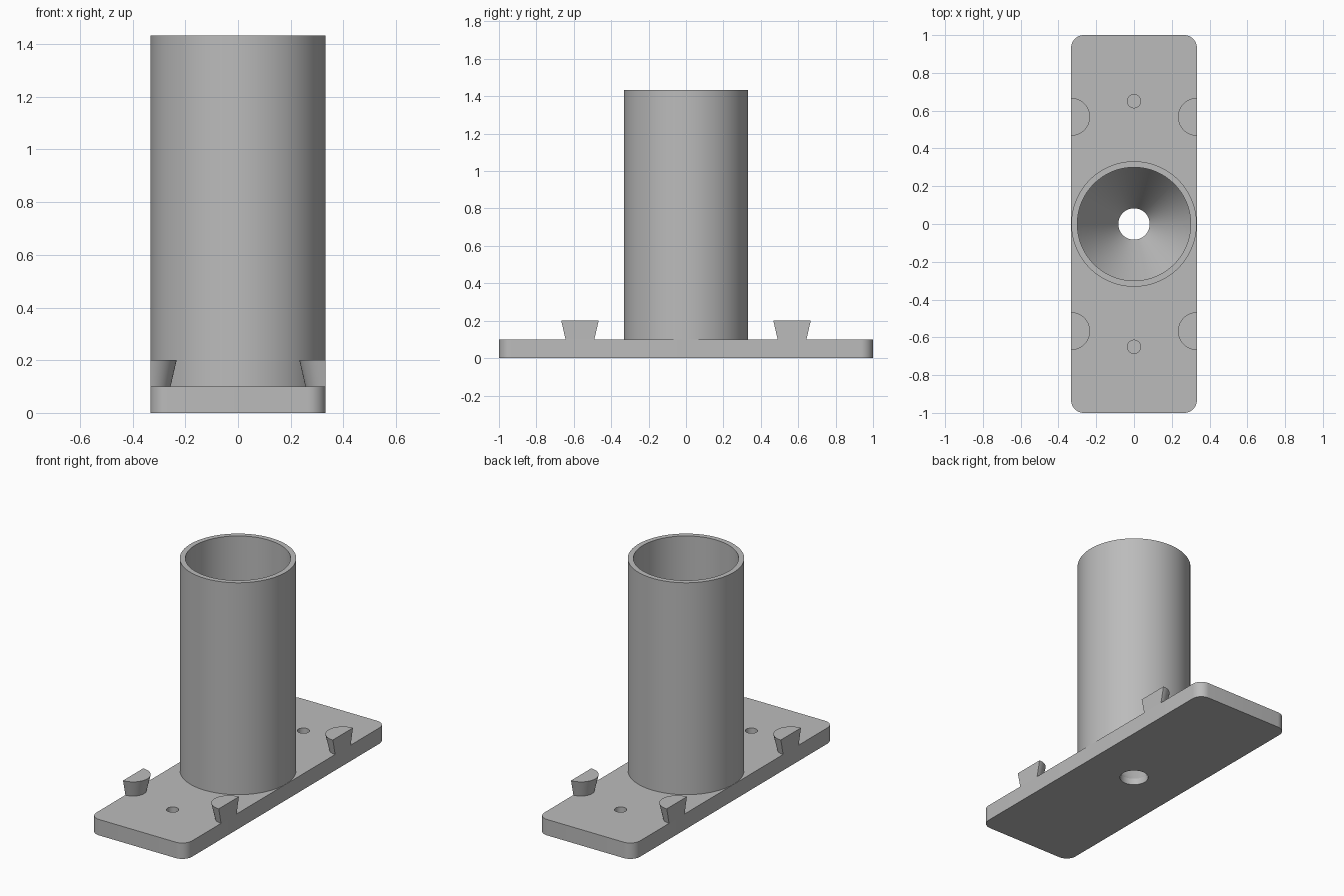
import bpy, bmesh, math
from mathutils import Vector

HALF_W, PLATE_H, TUBE_H = 0.333, 0.1, 1.433
SEGMENTS = 96

cube = bpy.data.objects.get("Cube")
if cube:
    bpy.data.objects.remove(cube, do_unlink=True)

grey = bpy.data.materials.new("plain grey")
grey.use_nodes = True
colour = (0.5, 0.5, 0.5, 1)
grey.diffuse_color = colour
grey.node_tree.nodes["Principled BSDF"].inputs["Base Color"].default_value = colour


def make_object(name, bm):
    bmesh.ops.recalc_face_normals(bm, faces=bm.faces)
    mesh = bpy.data.meshes.new(name)
    bm.to_mesh(mesh)
    bm.free()
    mesh.materials.append(grey)
    obj = bpy.data.objects.new(name, mesh)
    bpy.context.collection.objects.link(obj)
    return obj


def lathe(name, profile, y=0):
    """Solid of revolution from (radius, height) pairs, capped at both ends."""
    bm = bmesh.new()
    rings = []
    for r, z in profile:
        angles = [math.tau * i / SEGMENTS for i in range(SEGMENTS)]
        rings.append([bm.verts.new((r * math.cos(a), y + r * math.sin(a), z)) for a in angles])
    for low, high in zip(rings, rings[1:]):
        for i in range(SEGMENTS):
            j = (i + 1) % SEGMENTS
            bm.faces.new((low[i], low[j], high[j], high[i]))
    bm.faces.new(rings[0])
    bm.faces.new(rings[-1])
    return make_object(name, bm)


def combine(target, tool, operation):
    mod = target.modifiers.new(operation.title(), 'BOOLEAN')
    mod.operation, mod.object, mod.solver = operation, tool, 'EXACT'
    bpy.context.view_layer.objects.active = target
    bpy.ops.object.modifier_apply(modifier=mod.name)
    bpy.data.objects.remove(tool, do_unlink=True)


def smooth(obj):
    bpy.ops.object.select_all(action='DESELECT')
    obj.select_set(True)
    bpy.context.view_layer.objects.active = obj
    bpy.ops.object.shade_smooth_by_angle(angle=math.radians(20))


# Base plate with rounded corners
bm = bmesh.new()
bmesh.ops.create_cube(bm, size=1)
for v in bm.verts:
    v.co = Vector((v.co.x * 2 * HALF_W, v.co.y * 2, (v.co.z + 0.5) * PLATE_H))
uprights = [e for e in bm.edges if abs(e.verts[0].co.z - e.verts[1].co.z) > 0.01]
bmesh.ops.bevel(bm, geom=uprights, offset=0.067, segments=10, profile=0.5, affect='EDGES')
body = make_object("base_plate_with_tube", bm)

# Upright tube joined to the plate, then hollowed with a funnel floor and drain
combine(body, lathe("tube", [(HALF_W - 0.001, 0.05), (HALF_W - 0.001, TUBE_H)]), 'UNION')
funnel = [(0.083, -0.1), (0.083, 0.04), (0.3, 0.4), (0.3, TUBE_H + 0.1)]
combine(body, lathe("funnel_cutter", funnel), 'DIFFERENCE')

# Blind screw holes at each end
for side in (-1, 1):
    hole = lathe("screw_hole_cutter", [(0.035, 0.03), (0.035, 0.2)], y=side * 0.65)
    combine(body, hole, 'DIFFERENCE')
smooth(body)

# Flared half-round studs along the long edges
for side_x, side_name in ((-1, "right"), (1, "left")):
    for side_y, end_name in ((-1, "front"), (1, "back")):
        bm = bmesh.new()
        bmesh.ops.create_cone(bm, cap_ends=True, segments=64, radius1=0.077, radius2=0.1, depth=0.1)
        cut = bmesh.ops.bisect_plane(bm, geom=bm.verts[:] + bm.edges[:] + bm.faces[:], dist=1e-5,
                                     plane_co=(0, 0, 0), plane_no=(side_x, 0, 0), clear_outer=True)
        rim = [e for e in cut["geom_cut"] if isinstance(e, bmesh.types.BMEdge)]
        bmesh.ops.contextual_create(bm, geom=rim)
        bmesh.ops.translate(bm, verts=bm.verts, vec=(side_x * HALF_W, side_y * 0.567, PLATE_H + 0.05))
        smooth(make_object(f"{end_name}_{side_name}_stud", bm))
